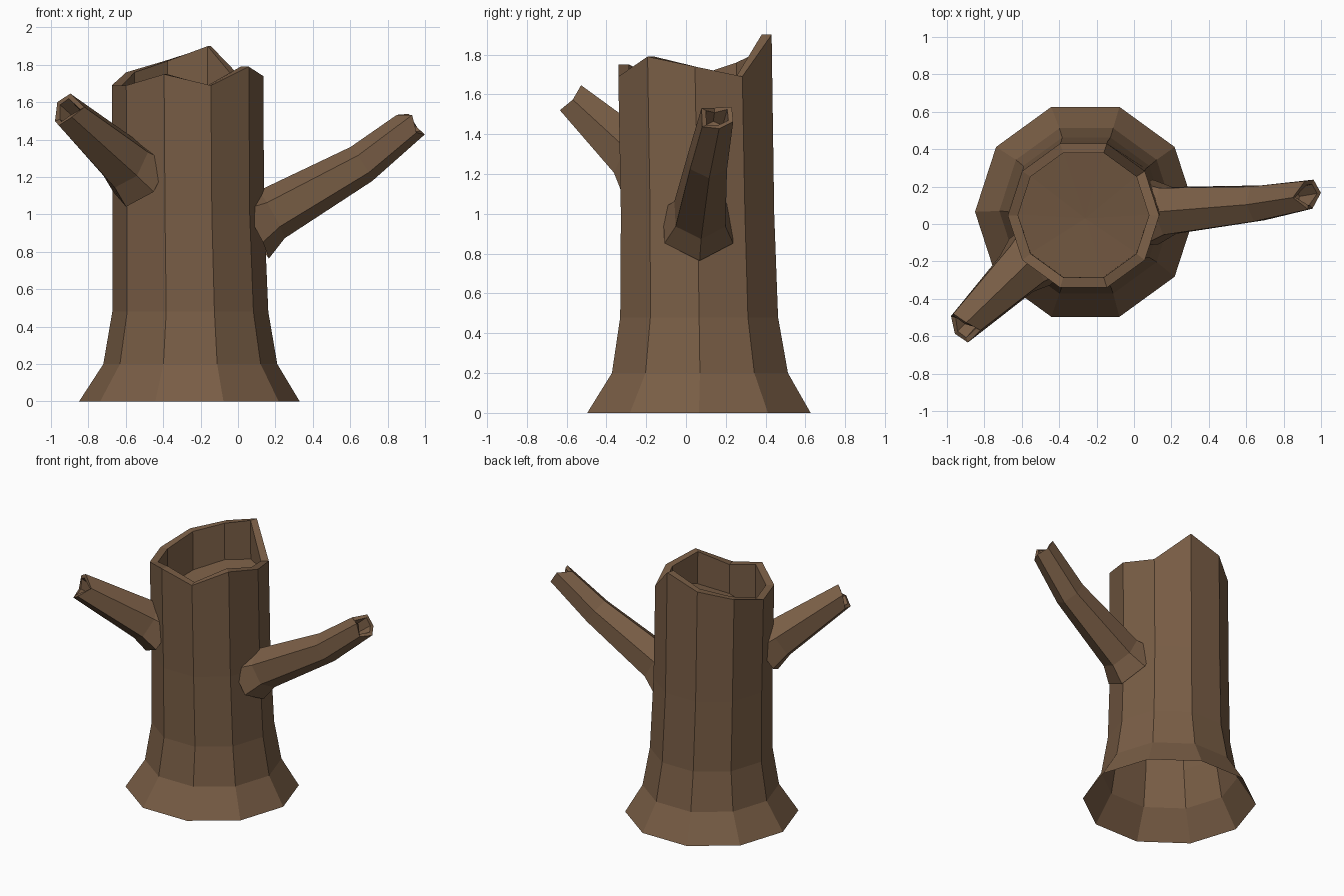
import bpy, math
from mathutils import Vector

if "Cube" in bpy.data.objects:
    bpy.data.objects.remove(bpy.data.objects["Cube"])

bark = bpy.data.materials.new("bark_brown")
bark.diffuse_color = (0.19, 0.11, 0.06, 1)
bark.use_nodes = True
bark.node_tree.nodes["Principled BSDF"].inputs["Base Color"].default_value = bark.diffuse_color


def loft(name, rings, cap_center=None):
    """Skin a list of equal-length vertex rings, optionally closing the last with a fan."""
    n = len(rings[0])
    verts = [tuple(p) for ring in rings for p in ring]
    faces = []
    for k in range(len(rings) - 1):
        for i in range(n):
            j = (i + 1) % n
            faces.append((k * n + i, k * n + j, (k + 1) * n + j, (k + 1) * n + i))
    if cap_center:
        last = (len(rings) - 1) * n
        verts.append(tuple(cap_center))
        faces += [(last + i, last + (i + 1) % n, len(verts) - 1) for i in range(n)]
    mesh = bpy.data.meshes.new(name)
    mesh.from_pydata(verts, [], faces)
    mesh.materials.append(bark)
    obj = bpy.data.objects.new(name, mesh)
    bpy.context.collection.objects.link(obj)
    return obj


# Trunk: ten sides, flared foot, broken rim and shallow hollow
def trunk_ring(cx, cy, r, height):
    ring = []
    for i in range(10):
        c, s = math.cos(math.radians(36 * i)), math.sin(math.radians(36 * i))
        ring.append((cx + r * c, cy + r * s, height(i, c, s)))
    return ring


def flat(z):
    return lambda i, c, s: z


rim = [1.74, 1.69, 1.90, 1.82, 1.76, 1.69, 1.69, 1.75, 1.69, 1.79]
trunk_rings = [
    trunk_ring(-0.26, 0.065, 0.59, flat(0)),
    trunk_ring(-0.255, 0.07, 0.465, flat(0.2)),
    trunk_ring(-0.255, 0.066, 0.417, flat(0.48)),
    trunk_ring(-0.265, 0.058, 0.405, flat(1.0)),
    trunk_ring(-0.27, 0.045, 0.405, lambda i, c, s: rim[i]),
    trunk_ring(-0.27, 0.047, 0.35, lambda i, c, s: rim[i]),
    trunk_ring(-0.27, 0.05, 0.35, lambda i, c, s: 1.51 + 0.1 * c + 0.07 * s),
]
loft("trunk", trunk_rings, (-0.26, 0.03, 1.49))


# Branches: six sides, flared collar, jagged hollow tip
def branch(name, stations, jag):
    pts = [Vector(p) for p, r in stations]
    rings = []
    for k, (p, r) in enumerate(stations):
        axis = (pts[min(k + 1, len(pts) - 1)] - pts[max(k - 1, 0)]).normalized()
        side = axis.cross(Vector((0, 0, 1))).normalized()
        up = side.cross(axis)

        def ring(radius, shift):
            out = []
            for i in range(6):
                a = math.radians(60 * i + 30)
                out.append(pts[k] + radius * (math.cos(a) * side + math.sin(a) * up)
                           + axis * shift(i))
            return out

        last = k == len(stations) - 1
        rings.append(ring(r, (lambda i: jag[i]) if last else (lambda i: 0)))
    rings.append(ring(r * 0.7, lambda i: jag[i] - 0.005))
    rings.append(ring(r * 0.6, lambda i: -0.1))
    loft(name, rings, pts[-1] - axis * 0.11)


branch("right_branch", [((0.07, 0.06, 0.94), 0.20), ((0.18, 0.07, 1.0), 0.145),
                        ((0.66, 0.11, 1.27), 0.108), ((0.93, 0.155, 1.485), 0.088)],
       [0.02, -0.035, 0.03, 0.02, 0.02, -0.02])
branch("left_branch", [((-0.52, -0.17, 1.20), 0.19), ((-0.60, -0.24, 1.27), 0.15),
                       ((-0.915, -0.545, 1.55), 0.095)],
       [0.02, 0.03, -0.03, 0.02, 0.01, -0.02])
